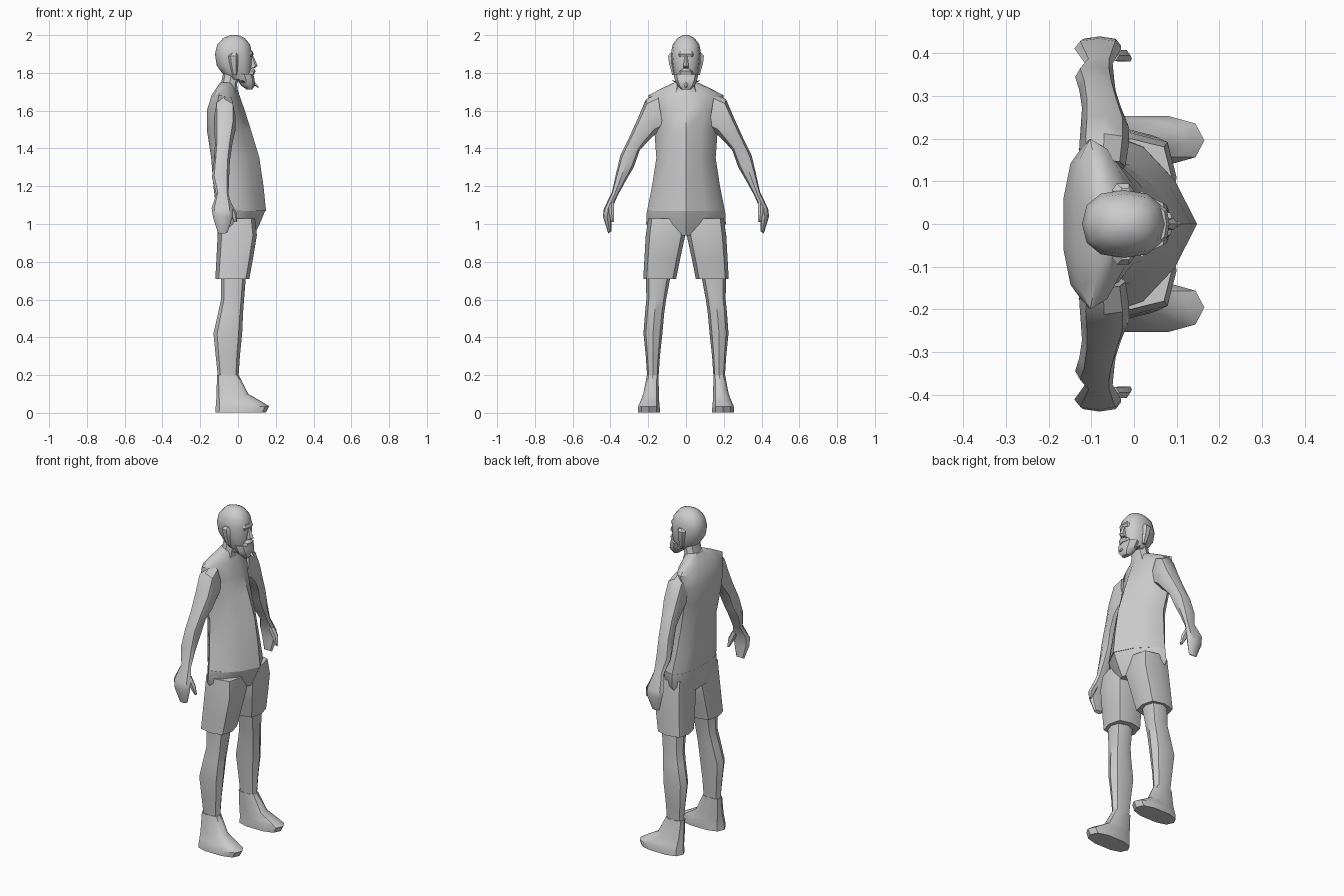
import bpy, bmesh, math

skin = bpy.data.materials.new("plain grey")
skin.diffuse_color = (0.6, 0.6, 0.6, 1)


def loft(name, rings, angle=40):
    """Skin a list of equal-length point rings and close both ends."""
    bm = bmesh.new()
    rows = [[bm.verts.new(p) for p in r] for r in rings]
    n = len(rows[0])
    for a, b in zip(rows, rows[1:]):
        for i in range(n):
            bm.faces.new((a[i], a[(i + 1) % n], b[(i + 1) % n], b[i]))
    bm.faces.new(rows[0])
    bm.faces.new(rows[-1])
    bmesh.ops.recalc_face_normals(bm, faces=bm.faces)
    me = bpy.data.meshes.new(name)
    bm.to_mesh(me)
    bm.free()
    me.materials.append(skin)
    ob = bpy.data.objects.new(name, me)
    bpy.context.collection.objects.link(ob)
    bpy.ops.object.select_all(action='DESELECT')
    ob.select_set(True)
    bpy.context.view_layer.objects.active = ob
    bpy.ops.object.shade_smooth_by_angle(angle=math.radians(angle))
    return ob


def ring(x0, x1, ya, za, yb, zb, n=8, p=0.85):
    """Rounded ring spanning x0..x1 and the points (ya, za)..(yb, zb)."""
    pts = []
    for i in range(n):
        t = math.tau * i / n
        c, s = [math.copysign(abs(v) ** p, v) if abs(v) > 1e-6 else 0
                for v in (math.cos(t), math.sin(t))]
        pts.append(((x0 + x1) / 2 + (x1 - x0) / 2 * c,
                    (ya + yb) / 2 + (ya - yb) / 2 * s,
                    (za + zb) / 2 + (za - zb) / 2 * s))
    return pts


def flat(z, x0, x1, ya, yb, n=8, p=0.85):
    return ring(x0, x1, ya, z, yb, z, n, p)


def trunk(z, back, front, w):
    """Body section: ridge down the front, broad flat back."""
    half = [(0.8, 0.5), (0.52, 0.88), (0.25, 1), (0.08, 0.75), (0, 0.33)]
    prof = [(1, 0)] + half + [(t, -y) for t, y in reversed(half)]
    return [(back + t * (front - back), y * w, z) for t, y in prof]


def pair(name, rings):
    """Left and right copies mirrored across y."""
    for side, s in (("left", 1), ("right", -1)):
        loft(side + "_" + name, [[(x, y * s, z) for x, y, z in r] for r in rings])


# Shirt
loft("shirt", [trunk(*r) for r in (
    (1.07, -0.115, 0.148, 0.206), (1.2, -0.13, 0.135, 0.18),
    (1.35, -0.142, 0.113, 0.157), (1.5, -0.165, 0.068, 0.168),
    (1.6, -0.165, 0.036, 0.19), (1.68, -0.14, 0.008, 0.2),
    (1.72, -0.115, -0.005, 0.125), (1.75, -0.095, -0.015, 0.06))])

# Shorts
loft("shorts_seat", [trunk(*r) for r in (
    (1.075, -0.116, 0.146, 0.207), (1.0, -0.112, 0.115, 0.211),
    (0.94, -0.1, 0.085, 0.17))])
pair("shorts_leg", [flat(*r, p=0.65) for r in (
    (1.03, -0.105, 0.09, 0.2, 0.01), (0.94, -0.108, 0.1, 0.213, 0.004),
    (0.82, -0.114, 0.08, 0.22, 0.03), (0.71, -0.12, 0.06, 0.226, 0.052))])

# Lower legs and feet
pair("lower_leg", [flat(*r) for r in (
    (0.76, -0.09, 0.045, 0.212, 0.075), (0.6, -0.09, 0.032, 0.21, 0.105),
    (0.53, -0.105, 0.027, 0.217, 0.115), (0.42, -0.13, 0.022, 0.225, 0.125),
    (0.3, -0.118, 0.01, 0.213, 0.138), (0.18, -0.105, 0.002, 0.205, 0.146))])
pair("foot", [flat(*r, n=10, p=0.75) for r in (
    (0.2, -0.112, 0.004, 0.208, 0.144), (0.1, -0.113, 0.055, 0.228, 0.142),
    (0.06, -0.116, 0.125, 0.244, 0.14), (0.035, -0.118, 0.165, 0.255, 0.137),
    (0.003, -0.12, 0.148, 0.256, 0.136))])

# Arms with hands
pair("arm", [ring(*r) for r in (
    (-0.125, -0.02, 0.15, 1.69, 0.12, 1.5), (-0.128, -0.012, 0.212, 1.66, 0.165, 1.475),
    (-0.125, -0.012, 0.255, 1.56, 0.2, 1.44), (-0.122, -0.03, 0.3, 1.46, 0.245, 1.39),
    (-0.128, -0.043, 0.347, 1.365, 0.277, 1.3), (-0.138, -0.047, 0.372, 1.26, 0.318, 1.23),
    (-0.115, -0.05, 0.392, 1.17, 0.362, 1.15), (-0.14, -0.03, 0.435, 1.08, 0.388, 1.09),
    (-0.132, -0.03, 0.44, 1.04, 0.395, 1.03), (-0.107, -0.055, 0.412, 0.95, 0.395, 0.96))])
pair("thumb", [ring(*r, n=6) for r in (
    (-0.075, -0.035, 0.41, 1.11, 0.38, 1.11), (-0.05, -0.008, 0.41, 1.06, 0.38, 1.06),
    (-0.02, -0.005, 0.395, 1.01, 0.38, 1.01))])

# Neck and head
loft("neck", [flat(z, a, b, w, -w) for z, a, b, w in (
    (1.69, -0.11, 0.0, 0.075), (1.74, -0.09, -0.005, 0.052), (1.82, -0.075, 0.02, 0.052))])
loft("head", [flat(z, a, b, w, -w, 12) for z, a, b, w in (
    (1.765, -0.05, 0.06, 0.05), (1.8, -0.085, 0.07, 0.065), (1.84, -0.113, 0.074, 0.073),
    (1.9, -0.122, 0.075, 0.08), (1.95, -0.11, 0.064, 0.071),
    (1.985, -0.077, 0.035, 0.045), (2.0, -0.04, 0.0, 0.015))], 60)

# Face
loft("brow", [flat(z, 0.04, f, w, -w) for z, f, w in (
    (1.885, 0.076, 0.04), (1.9, 0.083, 0.045), (1.915, 0.076, 0.04))])
loft("nose", [flat(z, 0.05, f, w, -w, 6) for z, f, w in (
    (1.825, 0.088, 0.016), (1.837, 0.104, 0.016), (1.89, 0.081, 0.007))])
loft("moustache", [flat(z, 0.03, f, w, -w) for z, f, w in (
    (1.79, 0.085, 0.042), (1.81, 0.094, 0.034), (1.822, 0.084, 0.018))])
pair("ear", [flat(*r, n=6) for r in (
    (1.79, -0.03, -0.005, 0.074, 0.055), (1.85, -0.045, 0.0, 0.092, 0.06),
    (1.89, -0.052, 0.0, 0.097, 0.06), (1.905, -0.035, -0.005, 0.085, 0.06))])

# Beard with loose tufts
loft("beard", [flat(z, a, b, w, -w) for z, a, b, w in (
    (1.712, 0.045, 0.075, 0.025), (1.735, 0.015, 0.09, 0.047), (1.765, -0.005, 0.088, 0.06),
    (1.795, -0.015, 0.08, 0.066))])
pair("beard_tuft", [flat(*r, n=4) for r in (
    (1.75, 0.02, 0.045, 0.058, 0.035), (1.76, 0.015, 0.022, 0.078, 0.07))])
loft("chin_tuft", [flat(*r, n=4) for r in (
    (1.75, 0.06, 0.09, 0.015, -0.015), (1.722, 0.104, 0.112, 0.004, -0.004))])
